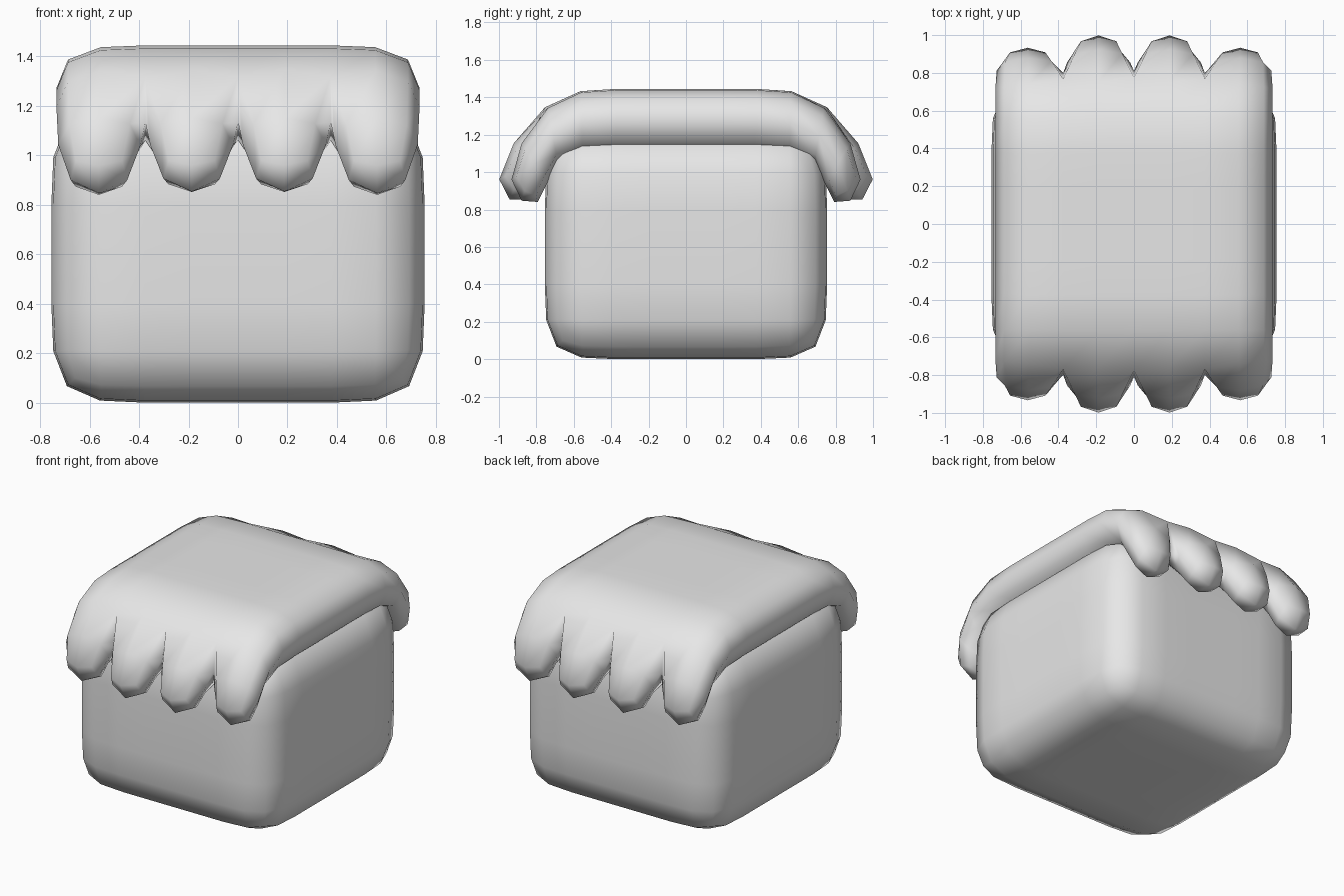
import bpy, bmesh
from mathutils import Vector

if "Cube" in bpy.data.objects:
    bpy.data.objects.remove(bpy.data.objects["Cube"])

grey = bpy.data.materials.new("plain_grey")
grey.diffuse_color = (0.8, 0.8, 0.8, 1)
grey.use_nodes = True
grey.node_tree.nodes["Principled BSDF"].inputs["Base Color"].default_value = grey.diffuse_color


def cage_box(lo, hi, segs):
    """Box cut into even segments along each axis."""
    lo, hi = Vector(lo), Vector(hi)
    bm = bmesh.new()
    bmesh.ops.create_cube(bm, size=1)
    for v in bm.verts:
        v.co = Vector([lo[i] + (v.co[i] + 0.5) * (hi[i] - lo[i]) for i in range(3)])
    for axis in range(3):
        normal = Vector((0, 0, 0))
        normal[axis] = 1
        for k in range(1, segs[axis]):
            point = lo + (hi - lo) * k / segs[axis]
            bmesh.ops.bisect_plane(bm, geom=bm.verts[:] + bm.edges[:] + bm.faces[:],
                                   plane_co=point, plane_no=normal)
    return bm


def finish(bm, name):
    """Turn the cage into a smooth subdivided object."""
    bmesh.ops.recalc_face_normals(bm, faces=bm.faces[:])
    for f in bm.faces:
        f.smooth = True
    me = bpy.data.meshes.new(name)
    bm.to_mesh(me)
    bm.free()
    me.materials.append(grey)
    ob = bpy.data.objects.new(name, me)
    bpy.context.collection.objects.link(ob)
    sub = ob.modifiers.new("smooth", 'SUBSURF')
    sub.levels = sub.render_levels = 1
    return ob


# Soft square body
finish(cage_box((-0.755, -0.755, 0), (0.755, 0.755, 1.2), (4, 4, 3)), "body")

# Thick topping slab
bm = cage_box((-0.75, -0.75, 1.1), (0.75, 0.75, 1.445), (4, 4, 1))

# Drips: each end face pulled out and down on its own
ends = [f for f in bm.faces if abs(f.calc_center_median().y) > 0.74]
for f in ends:
    inner = abs(f.calc_center_median().x) < 0.375
    top, low = ((1.14, 0.875), (0.78, 0.76)) if inner else ((1.05, 0.88), (0.73, 0.74))
    old = list(f.verts)
    new = []
    for v in old:
        y, z = top if v.co.z > 1.3 else low
        new.append(bm.verts.new((v.co.x, y if v.co.y > 0 else -y, z)))
    bmesh.ops.delete(bm, geom=[f], context='FACES_ONLY')
    for i in range(4):
        j = (i + 1) % 4
        bm.faces.new((old[i], old[j], new[j], new[i]))
    bm.faces.new(new)
finish(bm, "dripping_topping")
